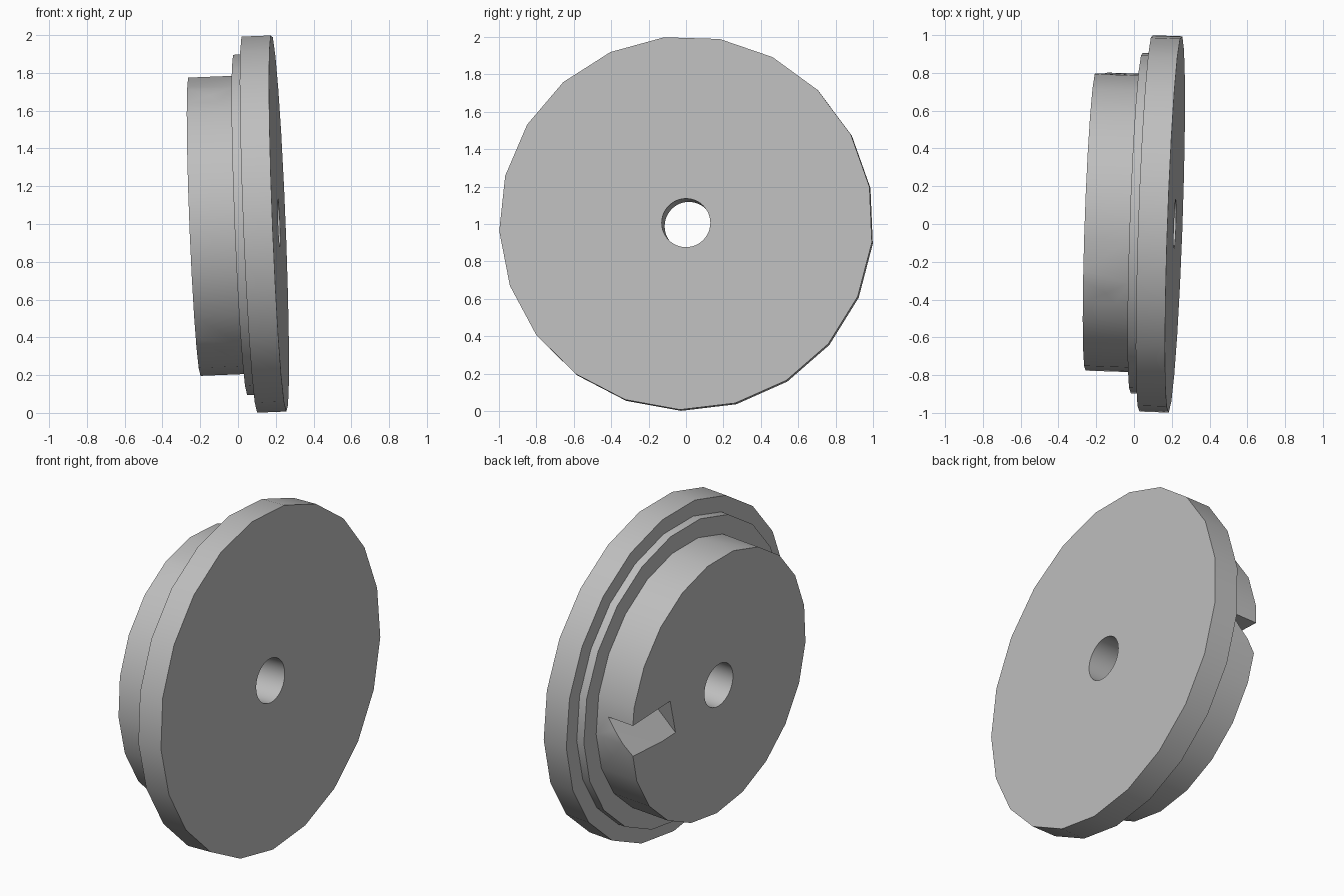
import bpy, bmesh, math
from mathutils import Matrix, Vector

cube = bpy.data.objects.get("Cube")
if cube:
    bpy.data.objects.remove(cube, do_unlink=True)

SIDES = 21
PHASE = math.radians(-6.8)
FRONT, FLANGE, STEP, HUB = 0.0, -0.155, -0.204, -0.447   # stations along the axis


def make_object(name, bm):
    bmesh.ops.recalc_face_normals(bm, faces=bm.faces[:])
    mesh = bpy.data.meshes.new(name)
    bm.to_mesh(mesh)
    bm.free()
    obj = bpy.data.objects.new(name, mesh)
    bpy.context.collection.objects.link(obj)
    return obj


def lathe(name, profile, sides, phase=0.0):
    """Solid of revolution about x from (x, radius) points."""
    bm = bmesh.new()
    rings = []
    for x, r in profile:
        angles = [phase + math.tau * k / sides for k in range(sides)]
        rings.append([bm.verts.new((x, r * math.sin(a), r * math.cos(a))) for a in angles])
    for a, b in zip(rings, rings[1:]):
        for k in range(sides):
            n = (k + 1) % sides
            bm.faces.new((a[k], a[n], b[n], b[k]))
    bm.faces.new(rings[0])
    bm.faces.new(rings[-1])
    return make_object(name, bm)


def wedge(name, turn):
    """Ratchet notch: one steep wall, one sloping floor, closed inner end."""
    depth, over = 0.17, 0.06
    grow = 1 + over / depth
    pts = []
    for wall, edge in (((0.90, 0.037), (0.90, -0.14)), ((0.445, 0.07), (0.385, -0.145))):
        w, e = Vector(wall), Vector(edge)
        tip = w + (e - w) * grow
        pts += [(HUB - over, *w), (HUB + depth, *w), (HUB - over, *tip)]
    bm = bmesh.new()
    for p in pts:
        bm.verts.new(p)
    bmesh.ops.convex_hull(bm, input=bm.verts[:])
    # positive turn carries +z toward +y
    bm.transform(Matrix.Rotation(-turn, 4, 'X'))
    return make_object(name, bm)


# Stepped disc: wide flange, thin shoulder, raised hub
body = lathe("stepped_disc", [
    (FRONT, 1.0), (FLANGE, 1.0), (FLANGE, 0.905), (STEP, 0.905),
    (STEP, 0.793), (HUB, 0.793)], SIDES, PHASE)

# Centre bore and three notches
cutters = [lathe("bore_cutter", [(0.1, 0.13), (HUB - 0.1, 0.13)], 48)]
cutters += [wedge("notch_cutter", math.tau * i / 3) for i in range(3)]

bpy.ops.object.select_all(action='DESELECT')
bpy.context.view_layer.objects.active = body
body.select_set(True)
for cutter in cutters:
    cutter.hide_render = True
    mod = body.modifiers.new("cut", 'BOOLEAN')
    mod.operation = 'DIFFERENCE'
    mod.solver = 'EXACT'
    mod.object = cutter
    bpy.ops.object.modifier_apply(modifier=mod.name)
    bpy.data.objects.remove(cutter, do_unlink=True)

# Single grey finish
grey = bpy.data.materials.new("plain_grey")
grey.use_nodes = True
colour = (0.52, 0.52, 0.52, 1.0)
grey.diffuse_color = colour
grey.node_tree.nodes["Principled BSDF"].inputs["Base Color"].default_value = colour
body.data.materials.clear()
body.data.materials.append(grey)

# Slight tilt of the axis, then stand on the ground
tilt = Matrix.Rotation(-0.035, 4, 'Z') @ Matrix.Rotation(-0.04, 4, 'Y')
body.data.transform(Matrix.Translation((0.217, 0, 1.006)) @ tilt)
bpy.ops.object.shade_smooth_by_angle(angle=math.radians(30))
